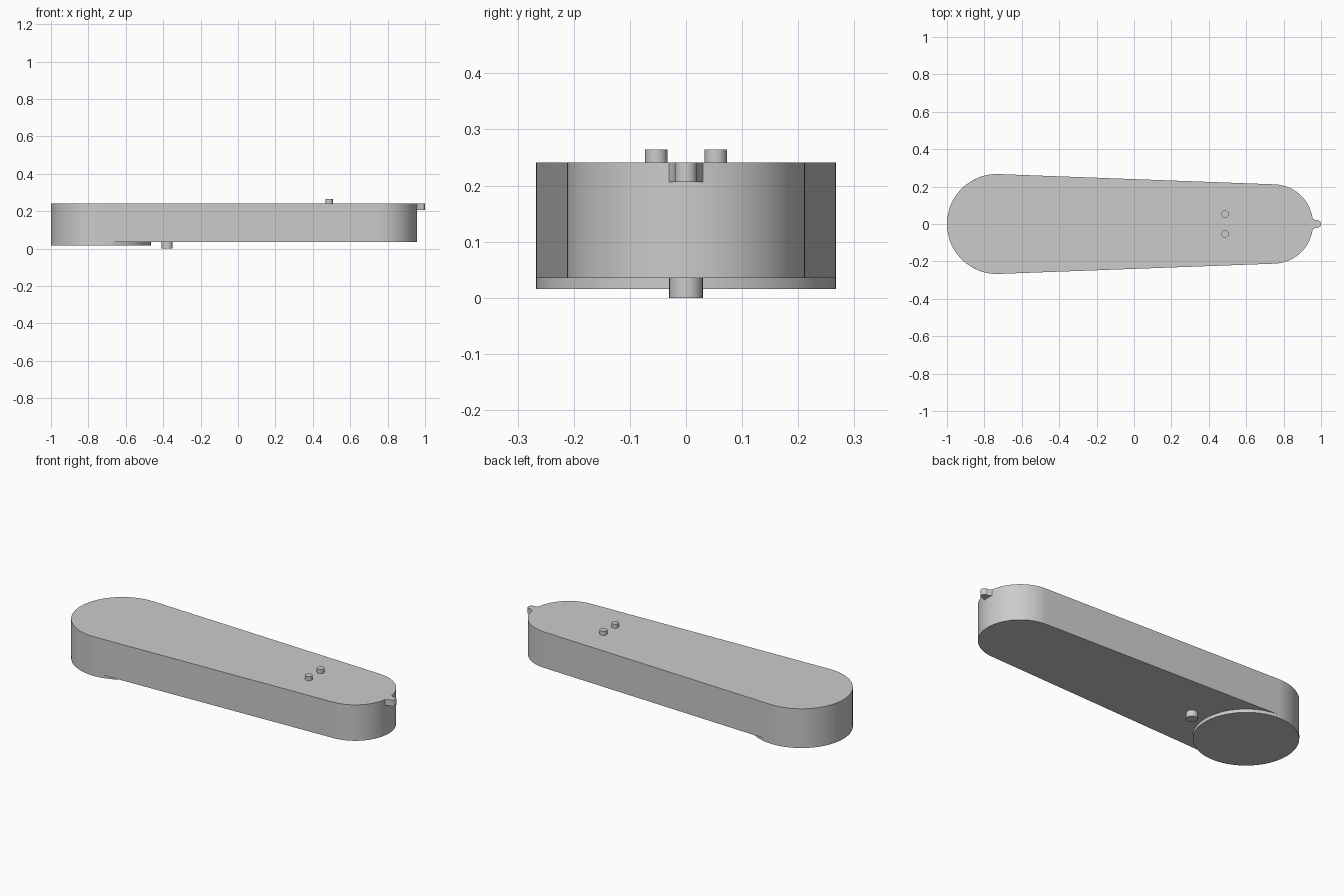
import bpy, bmesh, math

cube = bpy.data.objects.get("Cube")
if cube:
    bpy.data.objects.remove(cube, do_unlink=True)

grey = bpy.data.materials.new("plain grey")
grey.use_nodes = True
COLOUR = (0.6, 0.6, 0.6, 1)
grey.diffuse_color = COLOUR
grey.node_tree.nodes["Principled BSDF"].inputs["Base Color"].default_value = COLOUR


def arc(cx, cy, r, start, end, steps):
    """Points along an arc, angles in radians."""
    return [(cx + r * math.cos(start + (end - start) * i / steps),
             cy + r * math.sin(start + (end - start) * i / steps))
            for i in range(steps + 1)]


def circle(cx, cy, r, steps):
    return arc(cx, cy, r, 0, math.tau, steps)[:-1]


def extrude(name, outline, z0, z1):
    """Solid prism with smooth walls and crisp rims."""
    bm = bmesh.new()
    face = bm.faces.new([bm.verts.new((x, y, z0)) for x, y in outline])
    top = bmesh.ops.extrude_face_region(bm, geom=[face])["geom"]
    bmesh.ops.translate(bm, vec=(0, 0, z1 - z0),
                        verts=[v for v in top if isinstance(v, bmesh.types.BMVert)])
    bmesh.ops.recalc_face_normals(bm, faces=bm.faces)
    mesh = bpy.data.meshes.new(name)
    bm.to_mesh(mesh)
    bm.free()
    mesh.materials.append(grey)
    obj = bpy.data.objects.new(name, mesh)
    bpy.context.collection.objects.link(obj)
    bpy.ops.object.select_all(action="DESELECT")
    obj.select_set(True)
    bpy.context.view_layer.objects.active = obj
    bpy.ops.object.shade_smooth_by_angle(angle=math.radians(30))
    return obj


BOTTOM, TOP = 0.035, 0.241
BIG_X, BIG_R = -0.733, 0.267
SMALL_X, SMALL_R = 0.745, 0.212

# Tapered arm: two round ends joined by tangent sides
tangent = math.acos((BIG_R - SMALL_R) / (SMALL_X - BIG_X))
extrude("arm_body",
        arc(SMALL_X, 0, SMALL_R, -tangent, tangent, 48)
        + arc(BIG_X, 0, BIG_R, tangent, math.tau - tangent, 48),
        BOTTOM, TOP)

# Round foot under the wide end
extrude("base_disc", circle(BIG_X, 0, BIG_R, 96), 0.016, BOTTOM)

# Pegs below and above
extrude("bottom_peg", circle(-0.379, 0, 0.03, 32), 0, BOTTOM)
for side, y in (("left", 0.053), ("right", -0.053)):
    extrude("top_peg_" + side, circle(0.487, y, 0.02, 32), TOP, 0.264)

# Small flared catch at the narrow tip
flare = [(0.955, 0.03), (0.961, 0.026), (0.969, 0.022)]
extrude("tip_catch",
        [(x, -y) for x, y in flare]
        + arc(0.98, 0, 0.02, -math.pi / 2, math.pi / 2, 16)
        + flare[::-1],
        0.206, TOP)
